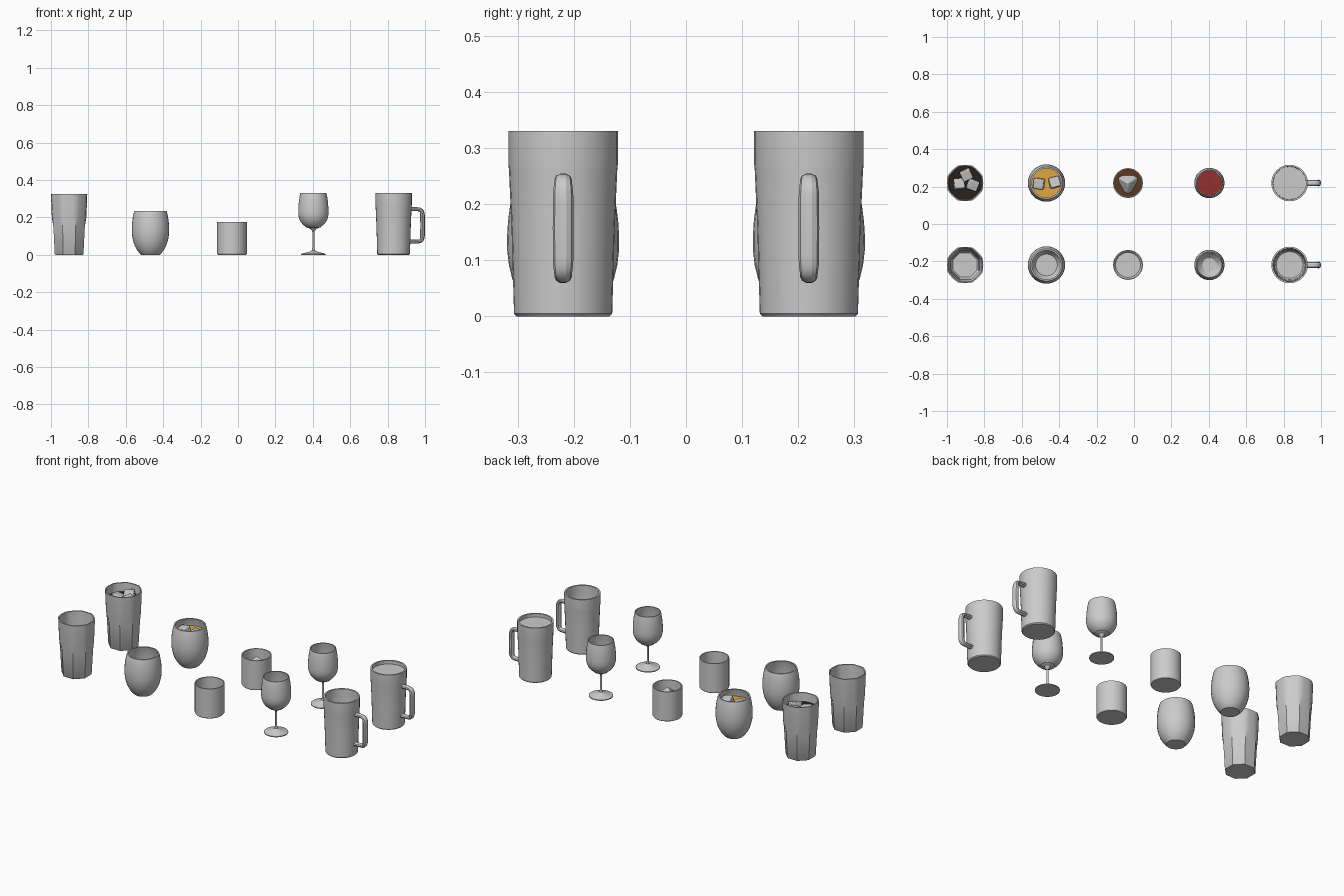
import bpy, bmesh
from math import pi, cos, sin, radians, sqrt

if "Cube" in bpy.data.objects:
    bpy.data.objects.remove(bpy.data.objects["Cube"])

ROW = 0.219  # empty row at -y, filled row at +y


def select(ob):
    bpy.ops.object.select_all(action='DESELECT')
    ob.select_set(True)
    bpy.context.view_layer.objects.active = ob


def finish(ob, mat=None):
    if mat:
        ob.data.materials.append(mat)
    select(ob)
    bpy.ops.object.shade_smooth_by_angle(angle=radians(32))


def colour(name, rgb):
    m = bpy.data.materials.new(name)
    m.diffuse_color = (*rgb, 1)
    m.use_nodes = True
    m.node_tree.nodes["Principled BSDF"].inputs["Base Color"].default_value = m.diffuse_color
    return m


def octagon(a, f):
    """Radius factor: f = 0 is a circle, f = 1 an octagon."""
    d = (a + pi / 8) % (pi / 4) - pi / 8
    return 1 - f + f * cos(pi / 8) / cos(d)


def tumbler_facet(z):
    """Flat panels low down, fading towards the rim."""
    return min(1, max(0.5, 2.5 - 10 * z))


def lathe(name, profile, loc, facet=None, mat=None, segs=32):
    bm = bmesh.new()
    rings = []
    for r, z in profile:
        ring = []
        for i in range(segs):
            a = 2 * pi * i / segs
            k = r * (octagon(a, facet(z)) if facet else 1)
            ring.append(bm.verts.new((k * cos(a), k * sin(a), z)))
        rings.append(ring)
    for a, b in zip(rings, rings[1:]):
        for i in range(segs):
            j = (i + 1) % segs
            bm.faces.new((a[i], a[j], b[j], b[i]))
    bm.faces.new(rings[0])
    bm.faces.new(rings[-1])
    bmesh.ops.recalc_face_normals(bm, faces=bm.faces)
    me = bpy.data.meshes.new(name)
    bm.to_mesh(me)
    bm.free()
    ob = bpy.data.objects.new(name, me)
    bpy.context.collection.objects.link(ob)
    ob.location = loc
    finish(ob, mat)


def bowl(r, mid, low, high, z0, z1, n=14):
    """Egg-shaped wall: half ellipse of height low below mid, high above."""
    pts = []
    for i in range(n + 1):
        z = z0 + (z1 - z0) * (1 - cos(pi * i / n)) / 2
        pts.append((r * sqrt(1 - ((z - mid) / (low if z < mid else high)) ** 2), z))
    return pts


def radius_at(pts, z):
    for (r0, z0), (r1, z1) in zip(pts, pts[1:]):
        if z0 <= z <= z1 and z1 > z0:
            return r0 + (r1 - r0) * (z - z0) / (z1 - z0)
    return pts[-1][0]


def inside(wall, floor, thick, top):
    """Cavity profile: the outer wall offset inwards, up to a level."""
    z0 = floor + 0.009
    heights = [z0] + [z for _, z in wall if z0 + .002 < z < top] + [top]
    pts = [(radius_at(wall, z) - thick, z) for z in heights]
    return [(pts[0][0] * 0.9, floor)] + pts


def ice(name, size, loc, rot):
    bpy.ops.mesh.primitive_cube_add(size=size, location=loc,
                                    rotation=[radians(v) for v in rot])
    ob = bpy.context.object
    ob.name = name
    b = ob.modifiers.new("round", 'BEVEL')
    b.width, b.segments = size * 0.1, 2
    finish(ob)


def handle(x, y, n=24):
    """Rounded-rectangle sweep, thicker at the grip."""
    cu = bpy.data.curves.new("mug_handle", 'CURVE')
    cu.dimensions = '3D'
    cu.bevel_depth, cu.bevel_resolution, cu.use_fill_caps = 0.011, 3, True
    sp = cu.splines.new('POLY')
    sp.points.add(n)
    for i, p in enumerate(sp.points):
        c, s = max(0, sin(pi * i / n)), cos(pi * i / n)
        s = abs(s) ** 0.3 * (1 if s > 0 else -1)
        p.co = (.088 + .067 * c ** 0.3, 0, .157 + .087 * s, 1)
        p.radius = 1 + 0.2 * c ** 4
    ob = bpy.data.objects.new("mug_handle", cu)
    bpy.context.collection.objects.link(ob)
    ob.location, ob.scale = (x, y, 0), (1, 1.4, 1)
    select(ob)
    bpy.ops.object.convert(target='MESH')
    finish(bpy.context.object)


# Outer walls
tumbler = [(.080, 0), (.083, .004), (.091, .15), (.096, .20), (.101, .325)]
rounded = bowl(.100, .13, .15, .206, 0, .235)
short = [(.076, 0), (.080, .006), (.080, .176)]
goblet = bowl(.081, .222, .084, .215, .140, .33)
mug = [(.083, 0), (.0875, .005), (.092, .16), (.0965, .26), (.0975, .27), (.0975, .33)]
wine_foot = [(.065, 0), (.065, .005), (.018, .017), (.008, .024), (.0055, .04), (.0055, .125)]

# name, x, foot, wall, floor height, wall thickness, drink, level, colour
GLASSES = [
    ("tall_tumbler", -.903, [], tumbler, .025, .007, "cola", .275, (.02, .015, .012)),
    ("round_glass", -.468, [], rounded, .018, .008, "orange_juice", .19, (.75, .38, .06)),
    ("short_glass", -.032, [], short, .018, .006, "dark_spirit", .115, (.12, .04, .015)),
    ("wine_glass", .403, wine_foot, goblet, .147, .005, "red_wine", .24, (.30, .03, .025)),
    ("mug", .832, [], mug, .018, .009, "beer", .27, (.75, .45, .08)),
]
centre = {}
for name, x, foot, wall, floor, thick, drink, level, rgb in GLASSES:
    centre[name] = x
    facet = tumbler_facet if wall is tumbler else None
    cavity = inside(wall, floor, thick, wall[-1][1])
    for y in (-ROW, ROW):
        lathe(name, foot + wall + cavity[::-1], (x, y, 0), facet)
        if wall is mug:
            handle(x, y)
    # Drink follows the cavity, a hair smaller
    body = inside(wall, floor + .0005, thick + .0005, level)
    lathe(drink, body, (x, ROW, 0), facet, colour(drink, rgb))

# Foam on the beer
lathe("beer_foam", [(.086, .2705), (.088, .31)], (centre["mug"], ROW, 0))

# Ice: three cubes in the tumbler, two in the round glass, one large
tx, rx = centre["tall_tumbler"], centre["round_glass"]
for x, dy, z, rot in ((tx + .008, .046, .272, (12, -8, 25)),
                      (tx - .034, -.006, .268, (-10, 12, 5)),
                      (tx + .040, -.008, .270, (8, 14, -20)),
                      (rx - .038, -.002, .185, (10, -12, -8)),
                      (rx + .042, .002, .186, (-8, 10, 14))):
    ice("ice_cube", .056, (x, ROW + dy, z), rot)
ice("large_ice_cube", .076, (centre["short_glass"], ROW, .105), (45, 35.26, 30))
